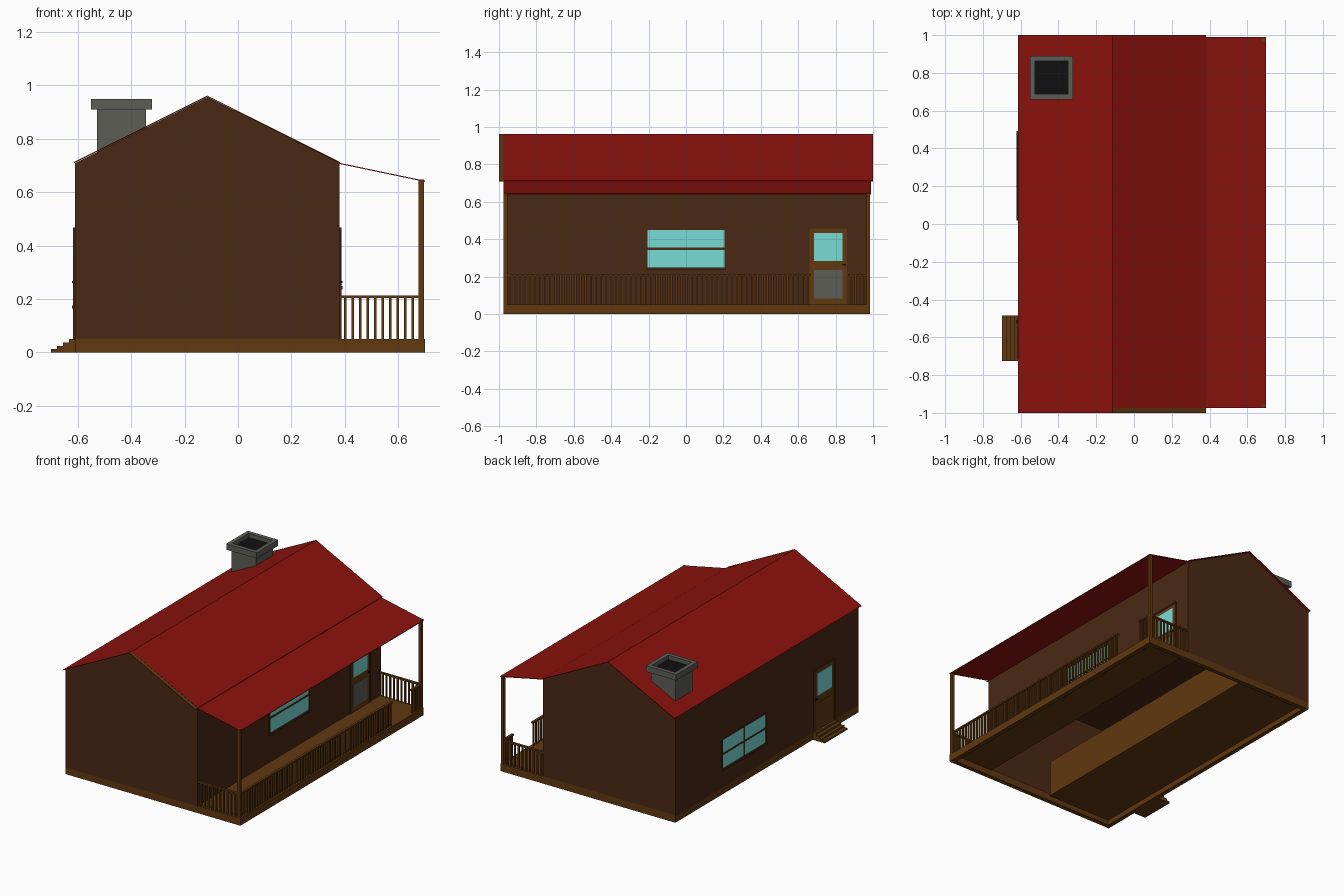
import bpy, bmesh
from mathutils import Matrix, Vector

if "Cube" in bpy.data.objects:
    bpy.data.objects.remove(bpy.data.objects["Cube"])


def mat(name, rgb):
    m = bpy.data.materials.new(name)
    m.diffuse_color = (*rgb, 1)
    m.use_nodes = True
    m.node_tree.nodes["Principled BSDF"].inputs["Base Color"].default_value = m.diffuse_color
    return m


WALL = mat("dark_wood", (.07, .021, .007))
WOOD = mat("light_wood", (.119, .04, .005))
RED = mat("red_roofing", (.26, .006, .004))
GLASS = mat("glass", (.19, .71, .67))
GREY = mat("stone", (.11, .11, .095))
BLACK = mat("soot", (.005, .005, .005))


def finish(name, bm, m):
    me = bpy.data.meshes.new(name)
    bm.to_mesh(me)
    bm.free()
    me.materials.append(m)
    ob = bpy.data.objects.new(name, me)
    bpy.context.collection.objects.link(ob)
    return ob


def boxes(name, m, *specs):
    """One object from boxes given as x0, x1, y0, y1, z0, z1."""
    bm = bmesh.new()
    for x0, x1, y0, y1, z0, z1 in specs:
        c = Vector(((x0 + x1) / 2, (y0 + y1) / 2, (z0 + z1) / 2))
        s = Matrix.Diagonal((x1 - x0, y1 - y0, z1 - z0, 1))
        bmesh.ops.create_cube(bm, size=1, matrix=Matrix.Translation(c) @ s)
    return finish(name, bm, m)


def extrude_y(name, m, profile, y0, y1, skip=None):
    """Closed xz profile extruded along y; one side may be left open."""
    bm = bmesh.new()
    a = [bm.verts.new((x, y0, z)) for x, z in profile]
    b = [bm.verts.new((x, y1, z)) for x, z in profile]
    n = len(a)
    bm.faces.new(a)
    bm.faces.new(b[::-1])
    for i in range(n):
        if i != skip:
            j = (i + 1) % n
            bm.faces.new((a[j], a[i], b[i], b[j]))
    bmesh.ops.recalc_face_normals(bm, faces=bm.faces)
    return finish(name, bm, m)


def sheet(name, m, p, q, y0, y1, t=.004):
    """Thin sloping roof sheet whose top runs from p to q."""
    return extrude_y(name, m, [p, q, (q[0], q[1] - t), (p[0], p[1] - t)], y0, y1)


XL, XR, XP = -.61, .38, .70      # left wall, right wall, porch edge
Y0, Y1 = -.975, .985             # front and back walls
RIDGE = (-.115, .962)

# Foundation rim, porch floor and raised inner floor
t = .03
boxes("foundation", WOOD,
      (XL, XP, Y0, Y0 + t, 0, .05), (XL, XP, Y1 - t, Y1, 0, .05),
      (XL, XL + t, Y0 + t, Y1 - t, 0, .05), (XP - t, XP, Y0 + t, Y1 - t, 0, .05))
boxes("porch_floor", WOOD, (XR, XP - t, Y0 + t, Y1 - t, .042, .05))
boxes("inner_floor", WOOD, (XL + t, -.10, Y0 + t, Y1 - t, .035, .28))

# Walls, open underneath, with ceiling
extrude_y("walls", WALL, [(XL, .045), (XR, .045), (XR, .709), (-.115, .957), (XL, .709)],
          Y0, Y1, skip=0)
boxes("ceiling", WALL, (XL + .005, XR - .005, Y0 + .005, Y1 - .005, .69, .695))

# Roof
sheet("roof_left", RED, (XL - .004, .713), RIDGE, -1, 1)
sheet("roof_right", RED, RIDGE, (XR + .002, .713), Y0, 1)
sheet("roof_verge", WOOD, RIDGE, (XR, .712), -1, Y0)
sheet("porch_roof", RED, (XR, .71), (XP, .643), Y0, Y1 + .005)

# Chimney with hollow cap
boxes("chimney_shaft", GREY, (-.528, -.345, .683, .867, .70, .915))
cx0, cx1, cy0, cy1, w = -.55, -.322, .66, .89, .027
boxes("chimney_cap", GREY,
      (cx0, cx1, cy0, cy0 + w, .91, .95), (cx0, cx1, cy1 - w, cy1, .91, .95),
      (cx0, cx0 + w, cy0 + w, cy1 - w, .91, .95), (cx1 - w, cx1, cy0 + w, cy1 - w, .91, .95))
boxes("flue", BLACK, (cx0 + w, cx1 - w, cy0 + w, cy1 - w, .911, .922))

# Porch posts
px0, px1 = .676, .696
boxes("porch_posts", WOOD, (px0, px1, Y0, Y0 + .02, .05, .648),
      (px0, px1, Y1 - .02, Y1, .05, .648))

# Railings: a top rail with evenly spaced balusters
r = .005


def rail_x(name, y):
    n = 10
    step = (px0 - XR) / (n + .5)
    parts = [(XR, px0, y - .008, y + .008, .203, .213)]
    for i in range(n):
        x = XR + step * (i + .75)
        parts.append((x - r, x + r, y - r, y + r, .05, .203))
    boxes(name, WOOD, *parts)


def rail_y(name, y0, y1):
    x = (px0 + px1) / 2
    n = max(2, round((y1 - y0) / .027))
    parts = [(x - .008, x + .008, y0, y1, .203, .213)]
    for i in range(n):
        y = y0 + (y1 - y0) * (i + .5) / n
        parts.append((x - r, x + r, y - r, y + r, .05, .203))
    boxes(name, WOOD, *parts)


rail_x("front_railing", Y0 + .01)
rail_x("back_railing", Y1 - .01)
rail_y("side_railing_long", Y0 + .02, .665)
rail_y("side_railing_short", .87, Y1 - .02)

# Steps at the left door
boxes("steps", WOOD, *[(-.70 + .0225 * i, XL, -.725, -.485, .0125 * i, .0125 * (i + 1))
                       for i in range(4)])


def door(name, x, s, y0, y1, knob_y, panel):
    """Door on the wall at x, facing s (+1 or -1) along x."""
    def d(a, b):
        return tuple(sorted((x + s * a, x + s * b)))
    f = .01
    boxes(name + "_frame", WALL, (*d(0, .008), y0, y0 + f, .05, .468),
          (*d(0, .008), y1 - f, y1, .05, .468), (*d(0, .008), y0 + f, y1 - f, .458, .468))
    boxes(name, WOOD, (*d(0, .004), y0 + f, y1 - f, .05, .458))
    boxes(name + "_glass", GLASS, (*d(0, .006), y0 + .034, y1 - .034, .283, .434))
    boxes(name + "_panel", panel, (*d(0, .006), y0 + .034, y1 - .034, .083, .235))
    boxes(name + "_knob", BLACK, (*d(0, .012), knob_y - .012, knob_y + .006, .26, .267))


door("porch_door", XR, 1, .65, .87, .85, GREY)
door("left_door", XL, -1, -.715, -.495, -.515, WOOD)


def window(name, x, s, y0, y1, z0, z1, mullion):
    """Framed window with sill and bars on the wall at x."""
    def d(a, b):
        return tuple(sorted((x + s * a, x + s * b)))
    f, zm, ym = .007, (z0 + z1) / 2, (y0 + y1) / 2
    boxes(name + "_glass", GLASS, (*d(0, .003), y0, y1, z0, z1))
    bars = [(*d(0, .006), y0 - f, y0, z0, z1), (*d(0, .006), y1, y1 + f, z0, z1),
            (*d(0, .006), y0 - f, y1 + f, z1, z1 + f),
            (*d(0, .005), y0, y1, zm - .006, zm + .006)]
    if mullion:
        bars.append((*d(0, .005), ym - .006, ym + .006, z0, z1))
    boxes(name + "_frame", WALL, *bars)
    boxes(name + "_sill", WALL, (*d(0, .012), y0 - f, y1 + f, z0 - .012, z0))


window("porch_window", XR, 1, -.205, .205, .248, .45, False)
window("left_window", XL, -1, .025, .485, .176, .37, True)
